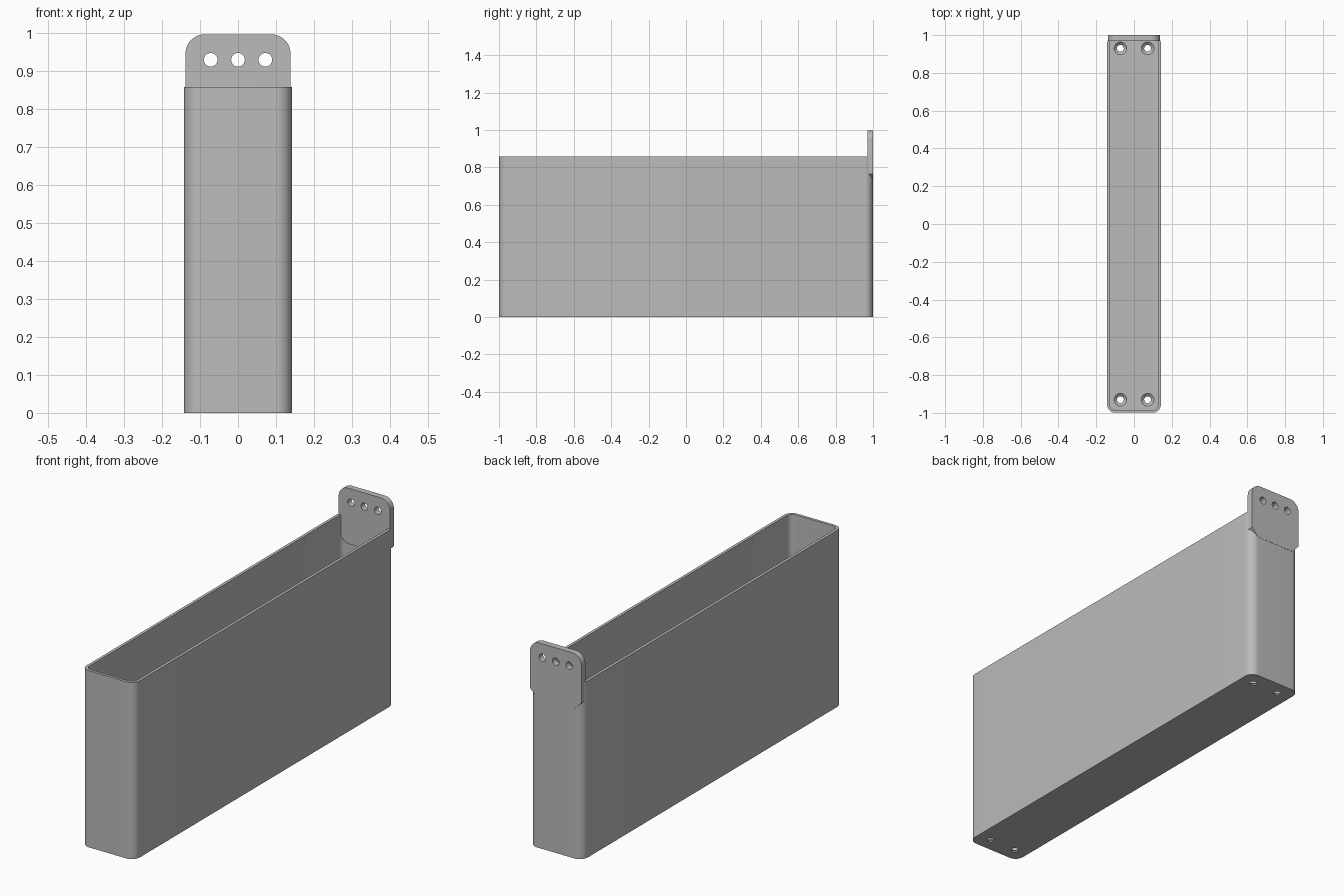
import bpy, bmesh
from math import cos, sin, pi
from mathutils import Matrix, Vector

cube = bpy.data.objects.get("Cube")
if cube:
    bpy.data.objects.remove(cube, do_unlink=True)

grey = bpy.data.materials.new("mid grey")
grey.use_nodes = True
colour = (0.5, 0.5, 0.5, 1)
grey.diffuse_color = colour
grey.node_tree.nodes["Principled BSDF"].inputs["Base Color"].default_value = colour


def rounded_outline(w, h, corners):
    """Half sizes and (radius, steps) per corner, counter-clockwise from top right."""
    pts = []
    signs = [(1, 1), (-1, 1), (-1, -1), (1, -1)]
    for i, ((sx, sy), (r, steps)) in enumerate(zip(signs, corners)):
        for k in range(steps + 1):
            a = (i + k / steps) * pi / 2
            pts.append((sx * (w - r) + r * cos(a), sy * (h - r) + r * sin(a)))
    return pts


def prism(name, pts, low, high):
    bm = bmesh.new()
    face = bm.faces.new([bm.verts.new((x, y, low)) for x, y in pts])
    top = bmesh.ops.extrude_face_region(bm, geom=[face])["geom"]
    verts = [v for v in top if isinstance(v, bmesh.types.BMVert)]
    bmesh.ops.translate(bm, verts=verts, vec=(0, 0, high - low))
    return finish(name, bm)


def cone(name, r1, r2, depth, matrix):
    bm = bmesh.new()
    bmesh.ops.create_cone(bm, cap_ends=True, segments=32, radius1=r1,
                          radius2=r2, depth=depth, matrix=matrix)
    return finish(name, bm)


def finish(name, bm):
    bmesh.ops.recalc_face_normals(bm, faces=bm.faces)
    mesh = bpy.data.meshes.new(name)
    bm.to_mesh(mesh)
    bm.free()
    mesh.materials.append(grey)
    obj = bpy.data.objects.new(name, mesh)
    bpy.context.collection.objects.link(obj)
    return obj


def cut(obj, cutter):
    cutter.hide_render = True
    mod = obj.modifiers.new("cut", "BOOLEAN")
    mod.operation = "DIFFERENCE"
    mod.solver = "EXACT"
    mod.object = cutter
    bpy.context.view_layer.objects.active = obj
    bpy.ops.object.modifier_apply(modifier=mod.name)
    bpy.data.objects.remove(cutter, do_unlink=True)


wall, floor, radius = 0.014, 0.02, 0.042
hole_r, hole_x = 0.018, 0.072

# Tray: deep open box with rounded upright corners
tray = prism("tray", rounded_outline(0.142, 0.999, [(radius, 12)] * 4), 0, 0.858)
cut(tray, prism("tray_cavity", rounded_outline(
    0.142 - wall, 0.999 - wall, [(radius - wall, 12)] * 4), floor, 1.2))

# Countersunk screw holes in the floor
for x in (-hole_x, hole_x):
    for y in (-0.93, 0.93):
        place = Matrix.Translation((x, y, 0))
        cut(tray, cone("screw_hole", hole_r, hole_r, 0.2, place))
        sink = Matrix.Translation((x, y, floor - 0.006))
        cut(tray, cone("countersink", hole_r - 0.002, 0.038, 0.02, sink))

# Hanging tab: upright plate, round at the top and chamfered at the bottom
tab = prism("hanging_tab", rounded_outline(
    0.138, 0.135, [(0.05, 12)] * 2 + [(0.038, 1)] * 2), -0.015, 0.015)
tab.data.transform(Matrix.Translation((0, 0.985, 0.862)) @ Matrix.Rotation(pi / 2, 4, "X"))
for x in (-hole_x, 0, hole_x):
    place = Matrix.Translation((x, 0.985, 0.93)) @ Matrix.Rotation(pi / 2, 4, "X")
    cut(tab, cone("tab_hole", hole_r, hole_r, 0.2, place))

# Smooth rounded corners, crisp edges
bpy.ops.object.select_all(action="DESELECT")
for obj in (tray, tab):
    obj.select_set(True)
bpy.context.view_layer.objects.active = tray
bpy.ops.object.shade_smooth_by_angle(angle=pi / 6)
